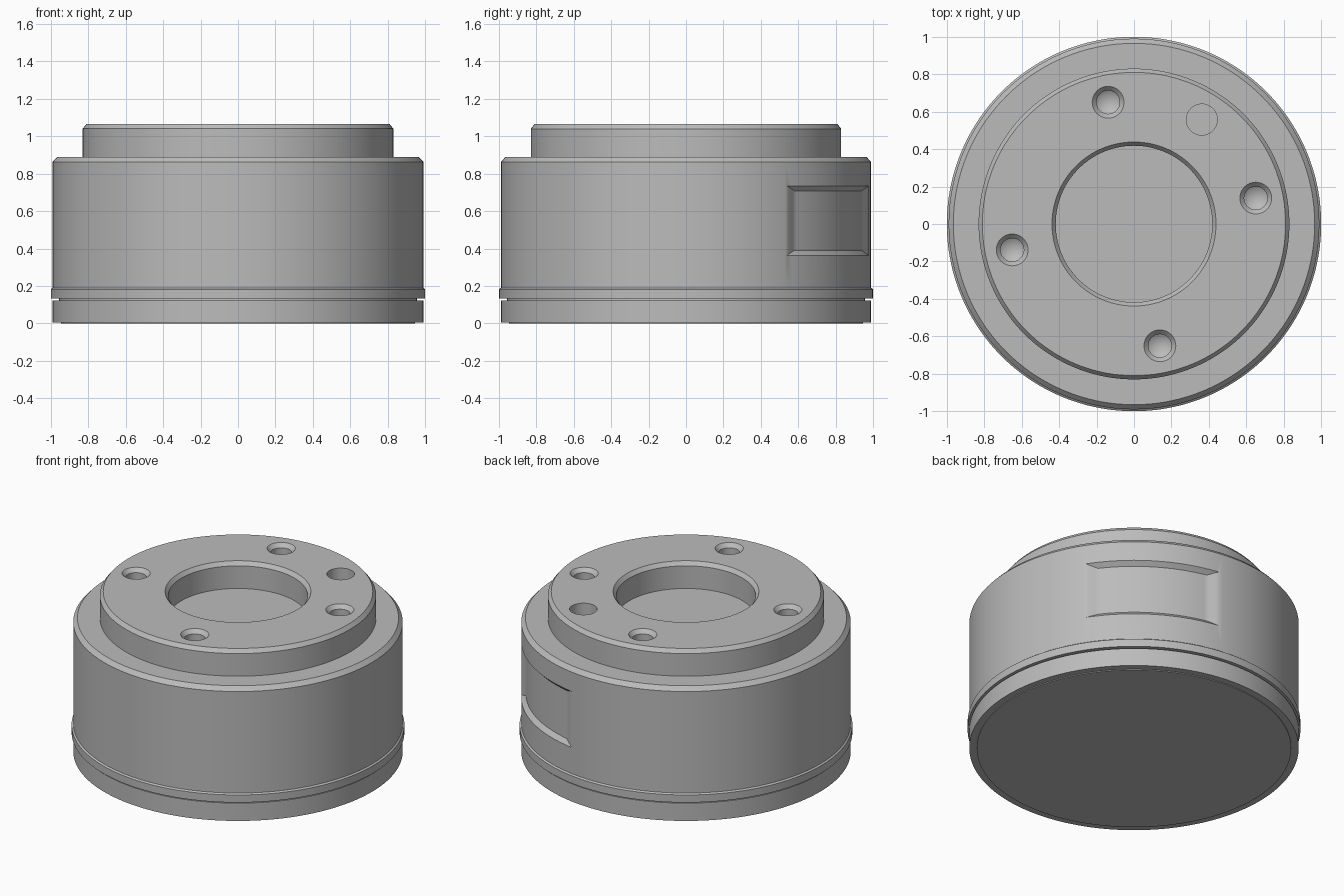
import bpy, bmesh, math

SEGMENTS = 144
CENTRE = 57          # azimuth of the plain hole and the grip recess, degrees
HOLE_RADIUS = 0.665  # bolt circle

cube = bpy.data.objects.get("Cube")
if cube:
    bpy.data.objects.remove(cube, do_unlink=True)

grey = bpy.data.materials.new("machined grey")
grey.use_nodes = True
colour = (0.5, 0.5, 0.5, 1)
grey.diffuse_color = colour
grey.node_tree.nodes["Principled BSDF"].inputs["Base Color"].default_value = colour


def polar(r, degrees, z):
    a = math.radians(degrees)
    return (r * math.cos(a), r * math.sin(a), z)


def make_object(name, bm):
    bmesh.ops.recalc_face_normals(bm, faces=bm.faces)
    mesh = bpy.data.meshes.new(name)
    bm.to_mesh(mesh)
    bm.free()
    mesh.materials.append(grey)
    obj = bpy.data.objects.new(name, mesh)
    bpy.context.collection.objects.link(obj)
    return obj


def lathe(name, profile, segments=SEGMENTS, at=(0, 0, 0)):
    """Turn (radius, height) points about z; both ends lie on the axis."""
    bm = bmesh.new()
    verts = [bm.verts.new((r, 0, z)) for r, z in profile]
    edges = [bm.edges.new(pair) for pair in zip(verts, verts[1:])]
    bmesh.ops.spin(bm, geom=verts + edges, axis=(0, 0, 1), cent=(0, 0, 0),
                   angle=math.tau, steps=segments)
    bmesh.ops.remove_doubles(bm, verts=bm.verts, dist=0.0001)
    bmesh.ops.translate(bm, verts=bm.verts, vec=at)
    return make_object(name, bm)


def cut(target, cutter):
    mod = target.modifiers.new(cutter.name, "BOOLEAN")
    mod.operation = "DIFFERENCE"
    mod.solver = "EXACT"
    mod.object = cutter
    bpy.context.view_layer.objects.active = target
    bpy.ops.object.modifier_apply(modifier=mod.name)
    bpy.data.objects.remove(cutter, do_unlink=True)


# Base plate with a slightly proud foot and the neck of the seam groove
base_plate = lathe("base_plate", [
    (0, 0), (0.945, 0), (0.945, 0.005), (0.99, 0.005), (0.99, 0.123),
    (0.957, 0.123), (0.957, 0.14), (0, 0.14)])

# Housing: flange, wall, shoulder, raised hub and central bore
housing = lathe("housing", [
    (0, 0.132), (1, 0.132), (1, 0.182), (0.99, 0.19), (0.99, 0.863),
    (0.965, 0.89), (0.83, 0.89), (0.83, 1.04), (0.81, 1.065),
    (0.438, 1.065), (0.418, 1.04), (0.418, 0.89), (0, 0.89)])

# Four countersunk, drilled holes
for k in range(4):
    place = polar(HOLE_RADIUS, CENTRE - 45 + 90 * k, 0)
    cut(housing, lathe("bolt_hole", [
        (0, 0.85), (0.062, 0.89), (0.062, 1.04), (0.085, 1.065),
        (0.085, 1.1), (0, 1.1)], 40, place))

# Plain flat-bottomed hole
cut(housing, lathe("pin_hole", [(0, 0.895), (0.083, 0.895), (0.083, 1.1), (0, 1.1)],
                   40, polar(HOLE_RADIUS, CENTRE, 0)))

# Shallow curved grip recess with sloping walls
DEPTH, HALF, RAMP, OUTER = 0.027, 24, 4, 1.04
bm = bmesh.new()
rings = []
for step in range(-26, 27):
    inset = min(DEPTH, (HALF - abs(step)) / RAMP * DEPTH)
    r = 0.99 - inset
    flare = OUTER - 0.99
    section = [(r, 0.363 + inset), (r, 0.735 - inset),
               (OUTER, 0.735 + flare), (OUTER, 0.363 - flare)]
    rings.append([bm.verts.new(polar(rad, CENTRE + step, z)) for rad, z in section])
for a, b in zip(rings, rings[1:]):
    for i in range(4):
        j = (i + 1) % 4
        bm.faces.new((a[i], a[j], b[j], b[i]))
bm.faces.new(rings[0])
bm.faces.new(rings[-1])
cut(housing, make_object("grip_recess", bm))

# Smooth turned surfaces with crisp edges
for obj in (base_plate, housing):
    bpy.ops.object.select_all(action="DESELECT")
    obj.select_set(True)
    bpy.context.view_layer.objects.active = obj
    bpy.ops.object.shade_smooth_by_angle(angle=math.radians(30))
